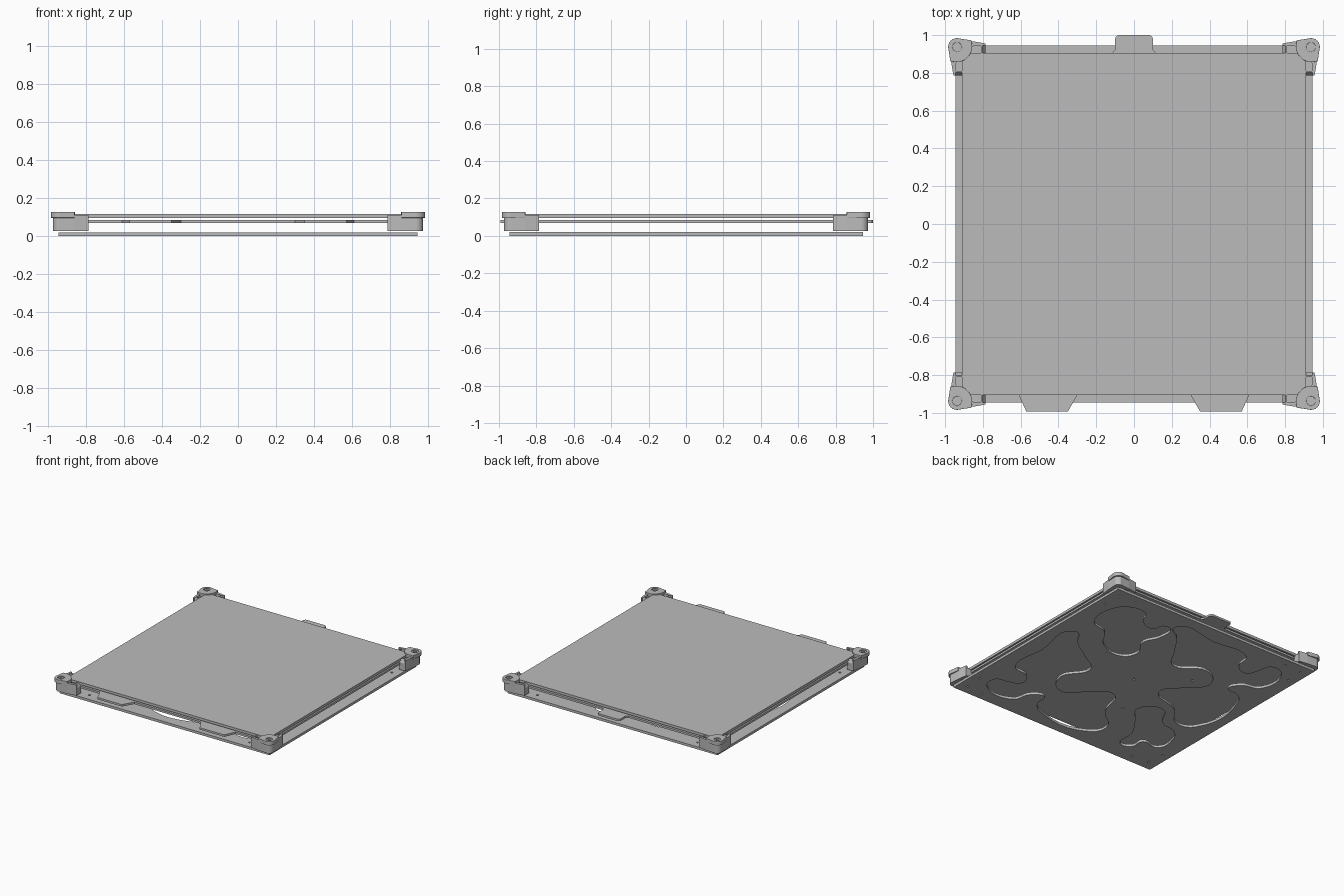
import bpy, bmesh, math
from mathutils import Vector

cube = bpy.data.objects.get("Cube")
if cube:
    bpy.data.objects.remove(cube, do_unlink=True)


def material(name, v):
    m = bpy.data.materials.new(name)
    m.use_nodes = True
    m.diffuse_color = (v, v, v, 1)
    m.node_tree.nodes["Principled BSDF"].inputs["Base Color"].default_value = (v, v, v, 1)
    return m


GREY = material("plain grey", 0.5)


def finish(name, bm, bevel=0):
    bmesh.ops.remove_doubles(bm, verts=bm.verts, dist=0.0002)
    bmesh.ops.recalc_face_normals(bm, faces=bm.faces)
    mesh = bpy.data.meshes.new(name)
    bm.to_mesh(mesh)
    bm.free()
    mesh.materials.clear()
    mesh.materials.append(GREY)
    for p in mesh.polygons:
        p.use_smooth = False
        p.material_index = 0
    ob = bpy.data.objects.new(name, mesh)
    bpy.context.collection.objects.link(ob)
    if bevel:
        mod = ob.modifiers.new("Bevel", 'BEVEL')
        mod.width, mod.segments, mod.limit_method = bevel, 2, 'ANGLE'
        mod.angle_limit = math.radians(50)
    return ob


def plate(name, outline, z0, z1, holes=(), curved=(), bevel=0):
    """Flat sheet from an outline, with straight-sided and smooth cut-outs."""
    cu = bpy.data.curves.new(name, 'CURVE')
    cu.dimensions, cu.fill_mode = '2D', 'BOTH'
    cu.extrude, cu.resolution_u = (z1 - z0) / 2, 6
    for pts in [outline, *holes]:
        s = cu.splines.new('POLY')
        s.points.add(len(pts) - 1)
        for p, (x, y) in zip(s.points, pts):
            p.co = (x, y, 0, 1)
        s.use_cyclic_u = True
    for pts in curved:
        s = cu.splines.new('BEZIER')
        s.bezier_points.add(len(pts) - 1)
        for p, (x, y) in zip(s.bezier_points, pts):
            p.co = (x, y, 0)
            p.handle_left_type = p.handle_right_type = 'AUTO'
        s.use_cyclic_u = True
    tmp = bpy.data.objects.new(name + "_curve", cu)
    bpy.context.collection.objects.link(tmp)
    dg = bpy.context.evaluated_depsgraph_get()
    mesh = bpy.data.meshes.new_from_object(tmp.evaluated_get(dg))
    bm = bmesh.new()
    bm.from_mesh(mesh)
    bmesh.ops.translate(bm, verts=bm.verts, vec=(0, 0, (z0 + z1) / 2))
    bpy.data.objects.remove(tmp, do_unlink=True)
    bpy.data.meshes.remove(mesh)
    return finish(name, bm, bevel)


def hull(name, points):
    bm = bmesh.new()
    for p in points:
        bm.verts.new(p)
    bmesh.ops.convex_hull(bm, input=bm.verts)
    return finish(name, bm)


def arc(cx, cy, r, a0=0, a1=360, n=16):
    closed = a1 - a0 == 360
    steps = n if closed else n - 1
    return [(cx + r * math.cos(math.radians(a0 + (a1 - a0) * i / steps)),
             cy + r * math.sin(math.radians(a0 + (a1 - a0) * i / steps))) for i in range(n)]


def rect(w, h):
    return [(-w, -h), (w, -h), (w, h), (-w, h)]


# Base plate with organic lightening cut-outs and bolt holes
side_cut = [(.79, .26), (.8, -.1), (.79, -.42), (.64, -.47), (.6, -.58), (.68, -.62), (.79, -.66),
            (.76, -.78), (.5, -.8), (.44, -.66), (.34, -.62), (.32, -.72), (.24, -.8), (-.24, -.8),
            (-.3, -.68), (-.14, -.5), (-.02, -.26), (.14, -.36), (.3, -.48), (.44, -.32),
            (.34, -.1), (.5, .03), (.66, .14)]
near_cut = [(.79, .7), (.7, .8), (.56, .8), (.5, .7), (.37, .66), (.34, .74), (.27, .74),
            (.25, .6), (.3, .46), (.23, .3), (.3, .2), (.5, .25), (.62, .4), (.77, .46)]
far_cut = [(-.79, -.5), (-.78, -.66), (-.64, -.66), (-.62, -.77), (-.53, -.79), (-.5, -.62),
           (-.4, -.46), (-.3, -.3), (-.44, -.2), (-.58, -.36), (-.72, -.4)]
cuts = [side_cut, [(y, x) for x, y in side_cut], near_cut, far_cut]
bolts = [arc(0, 0, .01, n=8)]
bolts += [arc(.43 * math.cos(a), .43 * math.sin(a), .01, n=8)
          for a in (math.radians(d) for d in (22, 142, 241))]
for sx in (-1, 1):
    for sy in (-1, 1):
        bolts += [arc(sx * x, sy * y, .009, n=8) for x, y in ((.88, .72), (.72, .88), (.87, .87))]
plate("base_plate", rect(.945, .945), 0, .02, bolts, cuts)

# Middle sheet with one rear tab and two tapered front tabs
right_tab = [(.30, -.905), (.35, -.993), (.57, -.993), (.61, -.905)]
left_tab = [(-x, y) for x, y in reversed(right_tab)]
rear_tab = [(.115, .905), (.1, .925), *arc(.08, .98, .02, 0, 90, 4),
            *arc(-.08, .98, .02, 90, 180, 4), (-.1, .925), (-.115, .905)]
plate("tabbed_sheet", [(-.91, -.905), *left_tab, *right_tab, (.91, -.905),
                       (.91, .905), *rear_tab, (-.91, .905)], .068, .084)

# Top bed
plate("top_bed", rect(.91, .905), .095, .116)

# Corner brackets: solid corner, thin arms, sloped end ribs, bolted cap
cap = [(.86, .972), *arc(.937, .937, .047, 90, 0, 7), (.972, .86), (.93, .857),
       *arc(.945, .945, .09, 255, 195, 6), (.857, .93)]
corner = [(.785, .945), (.785, .956), (.86, .968), *arc(.935, .935, .038, 80, 10, 6),
          (.968, .86), (.956, .785), (.945, .785), (.94, .87), (.905, .87), (.87, .87),
          (.87, .905), (.87, .94)]
for sx, xn in ((-1, "right"), (1, "left")):
    for sy, yn in ((-1, "front"), (1, "rear")):
        tag = f"{yn}_{xn}"

        def m(pts):
            return [(sx * x, sy * y) for x, y in pts]

        plate("bracket_" + tag, m(corner), .026, .112)
        plate("cap_" + tag, m(cap), .096, .127, [m(arc(.937, .937, .025))], bevel=.004)
        plate("washer_" + tag, m(arc(.937, .937, .025)), .1, .119,
              [m(arc(.937, .937, .012, n=8))])
        for swap in (False, True):
            pts = []
            for v in (.9, .955):
                for u, z in ((.785, .026), (.785, .085), (.803, .112), (.81, .112), (.81, .026)):
                    x, y = (v, u) if swap else (u, v)
                    pts.append(Vector((sx * x, sy * y, z)))
            hull(("side_rib_" if swap else "end_rib_") + tag, pts)
